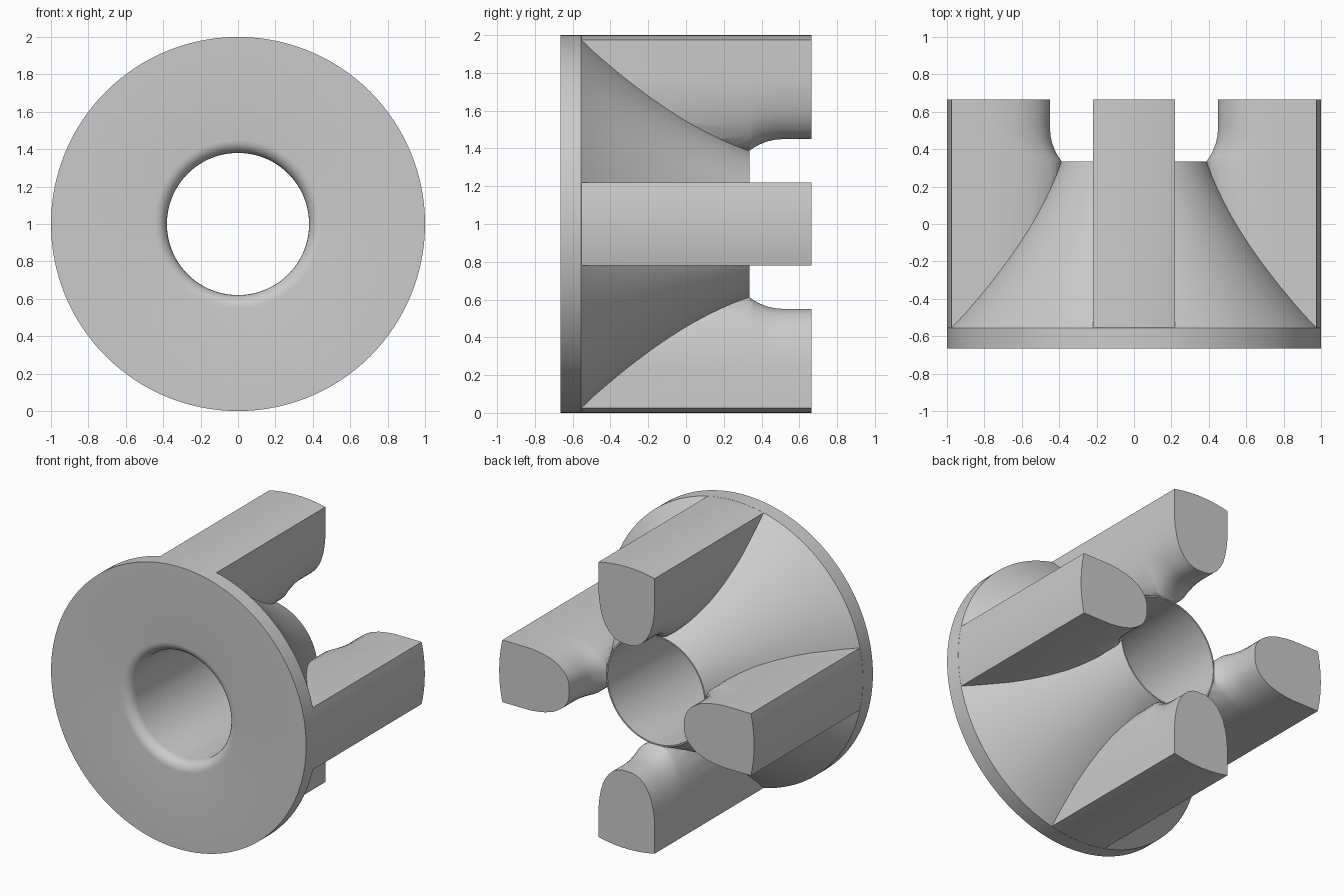
import bpy, bmesh, math
from mathutils import Matrix, Vector

if "Cube" in bpy.data.objects:
    bpy.data.objects.remove(bpy.data.objects["Cube"])

grey = bpy.data.materials.new("grey")
grey.diffuse_color = (0.6, 0.6, 0.6, 1)
grey.use_nodes = True
grey.node_tree.nodes["Principled BSDF"].inputs["Base Color"].default_value = grey.diffuse_color


def make_object(name, bm):
    bmesh.ops.recalc_face_normals(bm, faces=bm.faces)
    mesh = bpy.data.meshes.new(name)
    bm.to_mesh(mesh)
    bm.free()
    mesh.materials.append(grey)
    ob = bpy.data.objects.new(name, mesh)
    bpy.context.collection.objects.link(ob)
    return ob


def bridge(bm, a, b):
    n = len(a)
    for i in range(n):
        bm.faces.new((a[i], a[(i + 1) % n], b[(i + 1) % n], b[i]))


# Flange and flared hub: closed (radius, y) profile turned about the y axis
def hub():
    SEG = 128
    prof = [(0.38, 0.335), (0.38, -0.595)]
    for i in range(1, 7):                      # rounded front mouth of the bore
        a = math.pi / 2 * i / 6
        prof.append((0.45 - 0.07 * math.cos(a), -0.595 - 0.07 * math.sin(a)))
    prof += [(1.0, -0.665), (1.0, -0.555)]
    for i in range(1, 13):                     # concave flare down to the rim
        t = i / 12
        prof.append((0.995 - 0.605 * t - 0.18 * t * (1 - t), -0.555 + 0.89 * t))
    bm = bmesh.new()
    rings = []
    for r, y in prof:
        rings.append([bm.verts.new((r * math.cos(2 * math.pi * k / SEG), y,
                                    1 + r * math.sin(2 * math.pi * k / SEG)))
                      for k in range(SEG)])
    for i in range(len(rings)):
        bridge(bm, rings[i], rings[(i + 1) % len(rings)])
    return make_object("flanged_hub", bm)


# Leg: shield-shaped section lofted along y, its inner tip stepping out past the hub
def leg(name, angle):
    side = [(0.76, 0.22), (0.70, 0.214), (0.64, 0.203), (0.58, 0.185), (0.54, 0.163),
            (0.505, 0.138), (0.475, 0.105), (0.458, 0.07), (0.45, 0.035)]
    stations = [(-0.58, 0.387), (0.335, 0.387), (0.36, 0.405), (0.39, 0.421),
                (0.43, 0.437), (0.47, 0.446), (0.52, 0.45), (0.665, 0.45)]
    half = math.asin(0.22 / 0.9993)
    outer = [(0.9993 * math.cos(half * (1 - i / 5)), 0.9993 * math.sin(half * (1 - i / 5)))
             for i in range(11)]
    rot = Matrix.Rotation(angle, 3, 'Y')
    bm = bmesh.new()
    rings = []
    for y, tip in stations:
        inner = [(0.76 - (0.76 - r) * (0.76 - tip) / 0.31, w) for r, w in side]
        pts = outer + [(r, -w) for r, w in inner] + [(tip, 0)] + inner[::-1]
        rings.append([bm.verts.new(rot @ Vector((w, y, r)) + Vector((0, 0, 1)))
                      for r, w in pts])
    for a, b in zip(rings, rings[1:]):
        bridge(bm, a, b)
    bm.faces.new(rings[0])
    bm.faces.new(rings[-1])
    return make_object(name, bm)


body = hub()
names = ("top_leg", "right_leg", "bottom_leg", "left_leg")
legs = [leg(n, math.pi / 2 * i) for i, n in enumerate(names)]

# Fuse the legs into the hub
for ob in legs:
    mod = body.modifiers.new("join_" + ob.name, 'BOOLEAN')
    mod.operation = 'UNION'
    mod.solver = 'EXACT'
    mod.object = ob
bpy.context.view_layer.objects.active = body
body.select_set(True)
for mod in list(body.modifiers):
    bpy.ops.object.modifier_apply(modifier=mod.name)
for ob in legs:
    bpy.data.objects.remove(ob)

bpy.ops.object.shade_smooth_by_angle(angle=math.radians(30))
